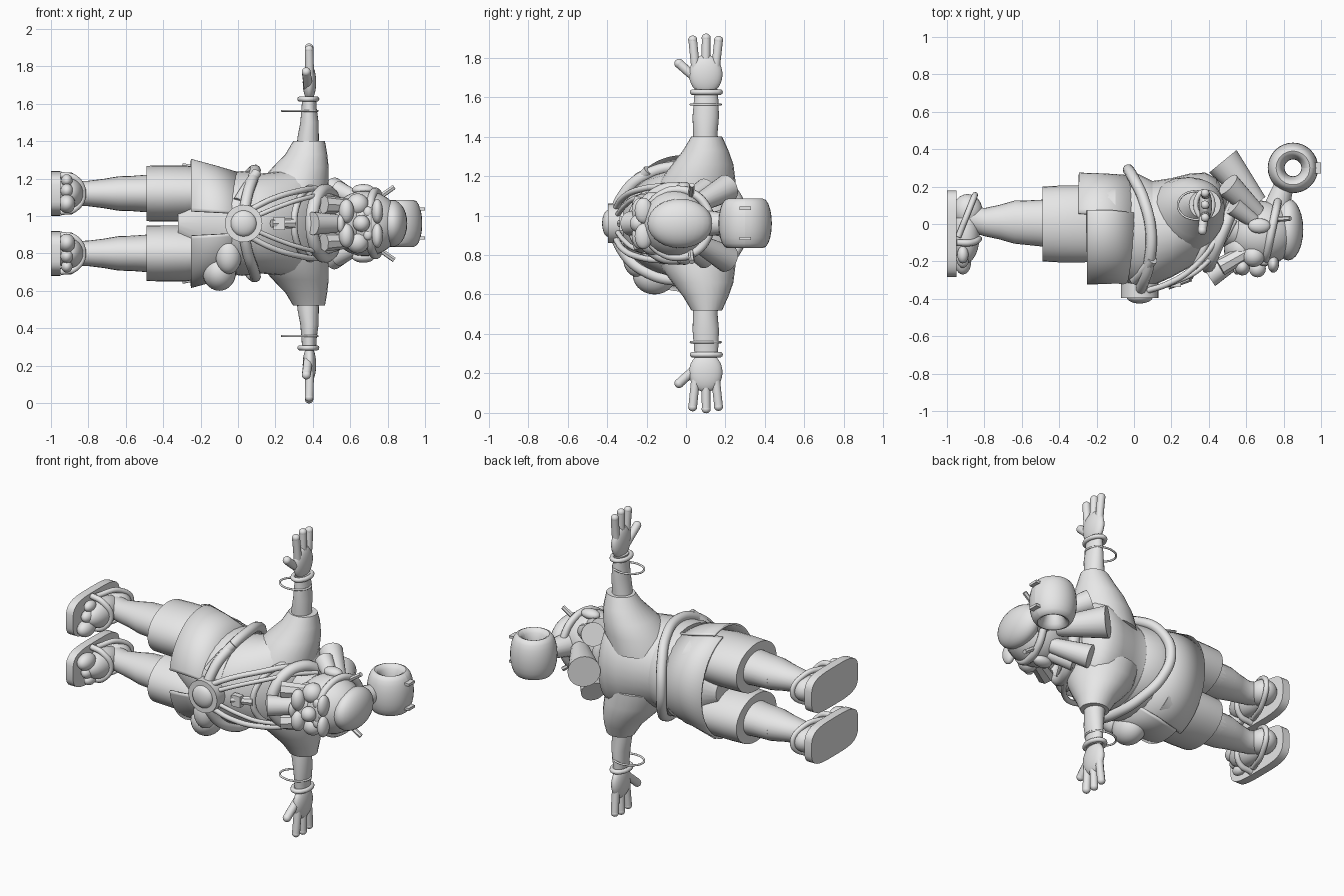
import bpy, bmesh
from math import sin, cos, pi, radians
from mathutils import Vector

cube = bpy.data.objects.get("Cube")
if cube:
    bpy.data.objects.remove(cube, do_unlink=True)

C = 0.96  # height of the body's symmetry plane
SIDES = (("left", 1), ("right", -1))
grey = bpy.data.materials.new("plain grey")
grey.use_nodes = True
grey.diffuse_color = (0.8, 0.8, 0.8, 1)
grey.node_tree.nodes["Principled BSDF"].inputs["Base Color"].default_value = (0.8, 0.8, 0.8, 1)
made = []


def add(name, mesh):
    mesh.materials.clear()
    mesh.materials.append(grey)
    ob = bpy.data.objects.new(name, mesh)
    bpy.context.collection.objects.link(ob)
    made.append(ob)
    return ob


def finish(name, bm):
    bmesh.ops.recalc_face_normals(bm, faces=bm.faces)
    mesh = bpy.data.meshes.new(name)
    bm.to_mesh(mesh)
    bm.free()
    return add(name, mesh)


def skin(name, rings, closed=True, caps=True):
    """Bridge a row of point rings."""
    bm = bmesh.new()
    rows = [[bm.verts.new(p) for p in r] for r in rings]
    n = len(rows[0])
    for a, b in zip(rows, rows[1:]):
        for i in range(n if closed else n - 1):
            j = (i + 1) % n
            bm.faces.new((a[i], a[j], b[j], b[i]))
    if caps and closed:
        bm.faces.new(rows[0])
        bm.faces.new(rows[-1])
    return finish(name, bm)


def along_x(name, stations, off=0, arc=None, n=32):
    """Loft of ellipses (x, centre y, half y, half z); arc gives an open panel."""
    lo, hi = arc or (0, 360)
    steps = n if arc else n - 1
    angles = [radians(lo + (hi - lo) * i / (steps if arc else n)) for i in range(steps + 1)]
    rings = [[(x, cy + hy * cos(a), C + off + hz * sin(a)) for a in angles]
             for x, cy, hy, hz in stations]
    return skin(name, rings, closed=not arc)


def along_z(name, stations, s, n=24):
    """Loft of ellipses (offset from the middle, centre x, half x, centre y, half y)."""
    return skin(name, [[(cx + hx * cos(2 * pi * i / n), cy + hy * sin(2 * pi * i / n), C + s * o)
                        for i in range(n)] for o, cx, hx, cy, hy in stations])


def ball(name, x, y, off, hx, hy, hz):
    bm = bmesh.new()
    bmesh.ops.create_uvsphere(bm, u_segments=24, v_segments=14, radius=1)
    for v in bm.verts:
        v.co = (x + v.co.x * hx, y + v.co.y * hy, C + off + v.co.z * hz)
    return finish(name, bm)


def tube(name, pts, r, closed=False):
    cu = bpy.data.curves.new(name, "CURVE")
    cu.dimensions = "3D"
    cu.bevel_depth, cu.bevel_resolution, cu.use_fill_caps = r, 3, True
    sp = cu.splines.new("BEZIER")
    sp.bezier_points.add(len(pts) - 1)
    for bp, (x, y, o) in zip(sp.bezier_points, pts):
        bp.co = (x, y, C + o)
        bp.handle_left_type = bp.handle_right_type = "AUTO"
    sp.use_cyclic_u = closed
    tmp = bpy.data.objects.new("temporary", cu)
    bpy.context.collection.objects.link(tmp)
    dg = bpy.context.evaluated_depsgraph_get()
    mesh = bpy.data.meshes.new_from_object(tmp.evaluated_get(dg))
    bpy.data.objects.remove(tmp, do_unlink=True)
    return add(name, mesh)


def cone(name, a, b, ra, rb, n=20):
    """Straight tapered tuft from a to b, points as (x, y, offset)."""
    a, b = Vector(a), Vector(b)
    u = (b - a).normalized().orthogonal().normalized()
    w = (b - a).normalized().cross(u)
    return skin(name, [[p + r * (u * cos(2 * pi * i / n) + w * sin(2 * pi * i / n)) + Vector((0, 0, C))
                        for i in range(n)] for p, r in ((a, ra), (b, rb))])


def box(name, x, y, off, hx, hy, hz):
    bm = bmesh.new()
    bmesh.ops.create_cube(bm, size=2)
    for v in bm.verts:
        v.co = (x + v.co.x * hx, y + v.co.y * hy, C + off + v.co.z * hz)
    return finish(name, bm)


def loop(cx, cy, dx, dy, dz, n=12, bend=0):
    """Tilted closed loop round the body; bend lifts its sides."""
    return [(cx + dx * cos(2 * pi * i / n) + bend * sin(2 * pi * i / n) ** 2,
             cy + dy * cos(2 * pi * i / n), dz * sin(2 * pi * i / n)) for i in range(n)]


# Torso, waist and tunic skirt
along_x("torso", [(0, -.03, .28, .26), (.1, -.05, .28, .265), (.2, -.02, .265, .275),
                  (.3, .02, .25, .29), (.38, .06, .215, .3), (.44, .08, .165, .26),
                  (.48, .085, .1, .16), (.5, .08, .05, .08)])
along_x("waistband", [(-.05, -.03, .29, .27), (.02, -.04, .31, .28), (.1, -.05, .28, .272)])
panels = [along_x("back_skirt_panel", [(-.295, 0, .275, .33), (-.15, -.01, .28, .3), (0, -.03, .29, .27)],
                  arc=(-78, 78))]
for side, s in SIDES:
    panels.append(along_x(side + "_skirt_panel", [(-.25, -.02, .31, .345), (-.12, -.02, .305, .31),
                          (0, -.03, .295, .275)], arc=(72 * s, 169 * s)))
for p in panels:
    p.modifiers.new("cloth thickness", "SOLIDIFY").thickness = .012
tube("belt", loop(0, -.035, -.03, .325, .285, bend=.09), .03, True)
tube("belt_knot", [(.0, -.3, .12), (.05, -.25, .2), (.1, -.19, .27)], .027)
cone("buckle_disk", (.03, -.3, 0), (.03, -.395, 0), .1, .1, 32)
ball("buckle_dome", .03, -.39, 0, .07, .035, .07)
ball("hip_pouch", -.1, -.16, -.26, .09, .11, .1)
ball("pouch_flap", -.05, -.25, -.17, .07, .07, .1)
along_x("hips", [(-.32, 0, .16, .1), (-.2, 0, .21, .24), (-.02, -.02, .27, .25)])

for side, s in SIDES:
    o = .16 * s
    # Leg, shorts and shin wrap
    along_x(side + "_shorts", [(-.49, 0, .2, .148), (-.4, 0, .205, .15),
                               (-.28, 0, .205, .15), (-.1, 0, .2, .12)], o)
    along_x(side + "_leg", [(-.9, .04, .075, .065), (-.8, .01, .075, .068), (-.72, .01, .092, .078),
                            (-.64, .01, .115, .092), (-.4, .0, .13, .1)], o, n=24)
    along_x(side + "_shin_wrap", [(-.65, .01, .112, .088), (-.49, .005, .125, .1)], o)
    # Sandal and foot
    outline = []
    for i in range(40):
        a = 2 * pi * i / 40
        c, d = cos(a), sin(a)
        outline.append((-.052 + .232 * abs(c) ** .55 * (1 if c > 0 else -1),
                        C + o + .12 * abs(d) ** .55 * (1 if d > 0 else -1)))
    skin(side + "_sandal_sole", [[(x, y, z) for y, z in outline] for x in (-1, -.95)])
    ball(side + "_heel", -.89, .07, o, .08, .09, .075)
    ball(side + "_instep", -.9, -.06, o, .075, .15, .085)
    for i, (dz, r) in enumerate(((-.055, .05), (.015, .038), (.07, .033))):
        ball(f"{side}_toe_{i}", -.915, -.2 + .018 * i, o + s * dz, r * .9, r * 1.4, r)
    tube(side + "_toe_strap", [(-.95, -.1, o - .1), (-.87, -.1, o - .08), (-.83, -.08, o),
                               (-.87, -.1, o + .08), (-.95, -.1, o + .1)], .018)
    tube(side + "_heel_strap", [(-.94, -.07, o + .09), (-.88, .08, o + .085), (-.85, .155, o),
                                (-.88, .08, o - .085), (-.94, -.07, o - .09)], .016)
    # Sleeve and arm
    along_z(side + "_sleeve", [(.12, .27, .2, .04, .21), (.22, .3, .185, .06, .19), (.3, .335, .15, .085, .155),
                               (.37, .365, .112, .1, .115), (.44, .38, .085, .105, .078)], s)
    along_z(side + "_arm", [(.36, .372, .062, .1, .065), (.46, .375, .057, .098, .062), (.54, .382, .049, .1, .067),
                            (.62, .38, .04, .102, .062), (.68, .38, .037, .102, .058)], s)
    ring = [2 * pi * i / 10 for i in range(10)]
    tube(side + "_bracelet", [(.376 + .045 * cos(a), .103 + .07 * sin(a), .665 * s) for a in ring], .014, True)
    tube(side + "_loose_bangle", [(.33 + .095 * cos(a), .1 + .075 * sin(a), .602 * s) for a in ring], .006, True)
    # Hand
    ball(side + "_palm", .382, .1, .755 * s, .036, .085, .1)
    for i, (y0, y1, tip) in enumerate(((.05, .034, .93), (.1, .102, .94), (.148, .165, .928))):
        tube(f"{side}_finger_{i}", [(.382, y0, .77 * s), (.382, (y0 + y1) / 2, .85 * s), (.38, y1, tip * s)], .023)
        ball(f"{side}_fingertip_{i}", .38, y1, tip * s, .023, .023, .022)
    tube(side + "_thumb", [(.375, .07, .72 * s), (.37, .01, .77 * s), (.365, -.035, .81 * s)], .024)
    ball(side + "_thumb_tip", .365, -.035, .81 * s, .024, .024, .024)
    # Shoulder straps
    tube(side + "_outer_strap", [(.06, -.36, .07 * s), (.18, -.32, .13 * s), (.31, -.24, .17 * s),
                                 (.43, -.1, .185 * s), (.53, .06, .15 * s)], .016)
    tube(side + "_inner_strap", [(.1, -.35, .04 * s), (.22, -.31, .09 * s), (.34, -.25, .13 * s),
                                 (.46, -.12, .15 * s), (.54, .02, .13 * s)], .013)
    # Side hair, whiskers and face
    cone(side + "_back_tuft", (.66, .06, .1 * s), (.5, .21, .18 * s), .045, .07)
    cone(side + "_side_tuft", (.66, .0, .12 * s), (.53, .1, .175 * s), .035, .055)
    cone(side + "_beard_tuft", (.62, -.14, .09 * s), (.46, -.23, .1 * s), .04, .05, 8)
    ball(side + "_whiskers", .58, -.23, .065 * s, .04, .045, .065)
    ball(side + "_cheek", .64, -.17, .1 * s, .06, .06, .06)
    ball(side + "_eye", .695, -.205, .06 * s, .025, .02, .03)
    ball(side + "_brow", .745, -.215, .065 * s, .03, .045, .065)
    ball(side + "_ear", .67, -.01, .18 * s, .06, .04, .03)
    cone(side + "_hair_stick", (.7, .02, .1 * s), (.835, .03, .195 * s), .014, .014, 6)
    box(side + "_ribbon_tip", .955, .3, .077 * s, .045, .03, .008)

# Neck and scarf
along_x("neck", [(.42, .02, .12, .14), (.56, -.03, .12, .13)])
tube("scarf", loop(.465, -.06, .07, .17, .175), .035, True)
tube("necklace", loop(.4, -.08, .1, .2, .19), .018, True)
cone("chest_charm", (.3, -.28, 0), (.18, -.33, 0), .028, .022, 8)
box("charm_clasp", .22, -.32, 0, .03, .018, .035)

# Head, topknot and beard
ball("head", .68, -.05, 0, .19, .175, .175)
ball("jaw", .58, -.13, 0, .1, .11, .13)
ball("nose", .66, -.24, 0, .045, .045, .045)
ball("lower_lip", .55, -.24, 0, .022, .03, .05)
cone("chin_beard", (.57, -.17, 0), (.4, -.28, 0), .045, .062)
ball("hair_cap", .825, -.03, 0, .08, .165, .125)
tube("headband", loop(.735, -.04, .035, .165, .17), .022, True)
cone("rear_hair_tuft", (.66, .11, 0), (.475, .335, 0), .055, .095)
cone("topknot_stem", (.76, .08, 0), (.81, .23, 0), .07, .05)
bun = [[(.85 + (.09 + .045 * cos(b)) * cos(a), .3 + (.09 + .045 * cos(b)) * sin(a), C + .125 * sin(b))
        for b in [2 * pi * j / 20 for j in range(20)]] for a in [2 * pi * i / 32 for i in range(33)]]
skin("topknot_ring", bun, caps=False)

# Shading
for ob in made:
    bpy.ops.object.select_all(action="DESELECT")
    ob.select_set(True)
    bpy.context.view_layer.objects.active = ob
    bpy.ops.object.shade_smooth_by_angle(angle=radians(40))
